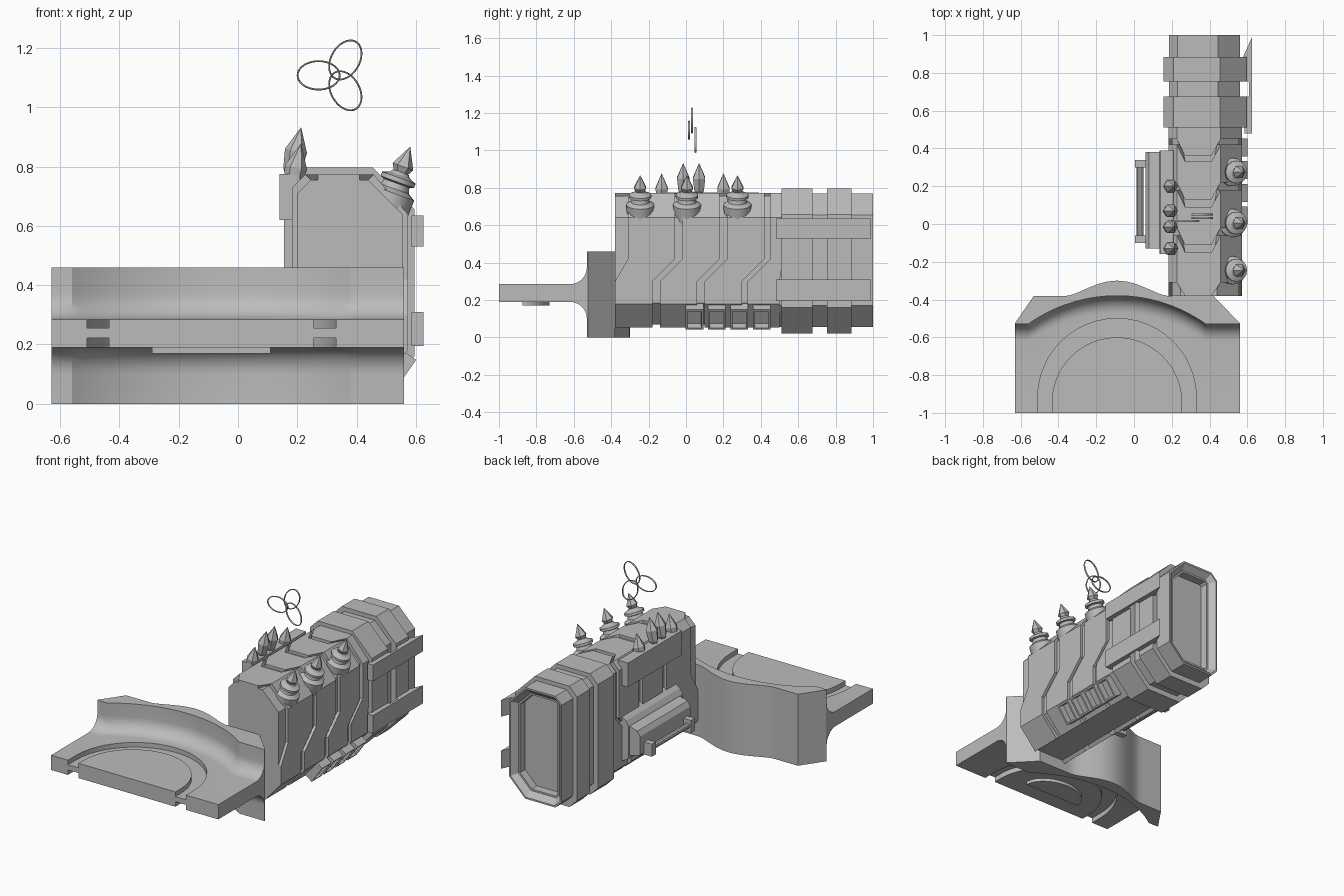
import bpy, bmesh, math
from mathutils import Vector, Matrix

if "Cube" in bpy.data.objects:
    bpy.data.objects.remove(bpy.data.objects["Cube"])

grey = bpy.data.materials.new("plain_grey")
grey.use_nodes = True
grey.diffuse_color = (0.5, 0.5, 0.5, 1)
grey.node_tree.nodes["Principled BSDF"].inputs["Base Color"].default_value = (0.5, 0.5, 0.5, 1)


def finish(name, bm, smooth=False):
    bmesh.ops.remove_doubles(bm, verts=bm.verts, dist=1e-5)
    bmesh.ops.recalc_face_normals(bm, faces=bm.faces)
    mesh = bpy.data.meshes.new(name)
    bm.to_mesh(mesh)
    bm.free()
    ob = bpy.data.objects.new(name, mesh)
    bpy.context.collection.objects.link(ob)
    mesh.materials.append(grey)
    if smooth:
        smooth_shade(ob)
    return ob


def smooth_shade(ob):
    bpy.ops.object.select_all(action='DESELECT')
    ob.select_set(True)
    bpy.context.view_layer.objects.active = ob
    bpy.ops.object.shade_smooth_by_angle(angle=math.radians(30))


def loft(rings, closed_ends=True):
    """Join equal closed rings of points into a solid."""
    bm = bmesh.new()
    rows = [[bm.verts.new(p) for p in r] for r in rings]
    n = len(rows[0])
    for a, b in zip(rows, rows[1:]):
        for i in range(n):
            bm.faces.new((a[i], a[(i + 1) % n], b[(i + 1) % n], b[i]))
    if closed_ends:
        bm.faces.new(rows[0])
        bm.faces.new(rows[-1])
    return bm


def prism(pts, axis, a, b):
    """Extrude a 2D outline along y (x,z points) or z (x,y points)."""
    place = (lambda p, t: (p[0], t, p[1])) if axis == 'y' else (lambda p, t: (p[0], p[1], t))
    return loft([[place(p, t) for p in pts] for t in (a, b)])


def octagon(x0, x1, z0, z1, left=0.045, right=0.115):
    return [(x0 + left, z0), (x1 - right, z0), (x1, z0 + right), (x1, z1 - right),
            (x1 - right, z1), (x0 + left, z1), (x0, z1 - left), (x0, z0 + left)]


def lathe(profile, sides):
    return loft([[(r * math.cos(math.tau * i / sides), r * math.sin(math.tau * i / sides), z)
                  for i in range(sides)] for r, z in profile])


def box(name, lo, hi, matrix=None):
    bm = prism([(lo[0], lo[1]), (hi[0], lo[1]), (hi[0], hi[1]), (lo[0], hi[1])], 'z', lo[2], hi[2])
    if matrix:
        bm.transform(matrix)
    return finish(name, bm)


# --- Platform: slab flowing through fillets into a curved wall
CX, FILLET, TOP, BOT, WALL = -0.09, 0.09, 0.285, 0.19, 0.46


def front_y(x):
    t = min(abs(x - CX) / 0.47, 1)
    return -0.38 - 0.15 * (1 - math.sqrt(1 - (t * 0.58) ** 2)) / (1 - math.sqrt(1 - 0.58 ** 2))


def back_y(x):
    if abs(x - CX) < 0.26:
        return -0.38 + 0.08 * math.cos((x - CX) / 0.26 * math.pi / 2) ** 1.3
    edge = min((x + 0.63) / 0.1, (0.56 - x) / 0.14, 1)
    return -0.525 + 0.145 * edge


def section(x):
    f, b = front_y(x), back_y(x)
    arc = [(math.sin(a), math.cos(a)) for a in (math.pi / 2 * i / 8 for i in range(9))]
    upper = [(f - FILLET + FILLET * s, TOP + FILLET * (1 - c)) for s, c in arc]
    lower = [(f - FILLET + FILLET * s, BOT - FILLET * (1 - c)) for s, c in arc]
    yz = [(b, 0), (b, WALL), (f, WALL)] + upper[::-1] + [(-1, TOP), (-1, BOT)] + lower + [(f, 0)]
    return [(x, y, z) for y, z in yz]


xs = [-0.63, -0.53, 0.42, 0.56] + [CX + 0.47 * i / 16 for i in range(-16, 17)]
platform = finish("platform", loft([section(x) for x in sorted(xs)]))

# Curved channel cut into both sides of the slab
channel = []
for r, cy in ((0.42, -0.92), (0.345, -0.945)):
    row = [(CX + r * math.cos(math.pi * i / 24), cy + r * math.sin(math.pi * i / 24)) for i in range(25)]
    row = [(CX + r, -1.05)] + row + [(CX - r, -1.05)]
    channel += row if not channel else row[::-1]
for side, z0, z1 in (("top", 0.255, 0.32), ("bottom", 0.15, 0.222)):
    cutter = finish(side + "_channel_cutter", prism(channel, 'z', z0, z1))
    cutter.hide_render = True
    cutter.hide_set(True)
    mod = platform.modifiers.new(side + "_channel", 'BOOLEAN')
    mod.operation, mod.solver, mod.object = 'DIFFERENCE', 'EXACT', cutter
    bpy.context.view_layer.objects.active = platform
    bpy.ops.object.modifier_apply(modifier=mod.name)
    bpy.data.objects.remove(cutter)
smooth_shade(platform)

# Half-round boss under the slab
boss = [(CX + 0.2 * math.cos(math.pi * i / 20), -0.875 + 0.145 * math.sin(math.pi * i / 20)) for i in range(21)]
finish("underside_boss", prism(boss, 'z', 0.17, 0.2))

# --- Main body
finish("body_core", prism(octagon(0.2, 0.555, 0.07, 0.755), 'y', -0.38, 0.52))


def wrap_path(e):
    x0, x1, z0, z1 = 0.2 - e, 0.555 + e, 0.07 - e, 0.755 + e
    return [(x1 - 0.115, z0, -0.12), (x1, 0.18, -0.12), (x1, 0.3, -0.12), (x1, 0.42, 0), (x1, 0.64, 0),
            (x1 - 0.115, z1, 0), (0.41, z1, -0.09), (0.27, z1, -0.09), (x0 + 0.045, z1, 0),
            (x0, z1 - 0.045, 0), (x0, 0.42, 0), (x0, 0.3, -0.12), (x0, z0 + 0.045, -0.12),
            (x0 + 0.045, z0, -0.12)]


# Zigzag armour plates wrapped round the body
for i, (ya, yb) in enumerate([(-0.31, -0.06), (-0.02, 0.18), (0.22, 0.42), (0.45, 0.62)]):
    rings = []
    for (xi, zi, o), (xo, zo, _) in zip(wrap_path(-0.01), wrap_path(0.018)):
        a, b = max(ya + o, -0.38), min(yb + o, 0.52)
        rings.append([(xi, a, zi), (xo, a, zo), (xo, b, zo), (xi, b, zi)])
    finish(f"armour_plate_{i + 1}", loft(rings))

# Rear section with a stepped recess in its end
bm = prism(octagon(0.185, 0.56, 0.055, 0.77), 'y', 0.47, 1.0)
bmesh.ops.recalc_face_normals(bm, faces=bm.faces)
end = max(bm.faces, key=lambda f: f.calc_center_median().y)
for thick, depth in ((0.012, 0), (0.035, -0.035), (0.012, 0), (0.002, -0.05)):
    bmesh.ops.inset_region(bm, faces=[end], thickness=thick, depth=depth)
finish("rear_section", bm)
for i, (a, b) in enumerate([(0.51, 0.675), (0.755, 0.885)]):
    finish(f"rear_band_{i + 1}", prism(octagon(0.155, 0.595, 0.02, 0.797, 0.055, 0.14), 'y', a, b))

# Side rails bridging the bands
rail = [(0.585, 0.48), (0.625, 0.48), (0.625, 0.99), (0.58, 0.89), (0.58, 0.755),
        (0.61, 0.755), (0.61, 0.675), (0.585, 0.675)]
for name, a, b in (("lower_rail", 0.195, 0.31), ("upper_rail", 0.53, 0.635)):
    finish(name, prism(rail, 'z', a, b))

# Vent boxes along the lower right chamfer, open at the outer face
for i in range(4):
    bm = bmesh.new()
    bmesh.ops.create_cube(bm, size=1, matrix=Matrix.Diagonal((0.07, 0.095, 0.13, 1)))
    mouth = max(bm.faces, key=lambda f: f.calc_center_median().x)
    bmesh.ops.inset_region(bm, faces=[mouth], thickness=0.015)
    bmesh.ops.inset_region(bm, faces=[mouth], thickness=0.001, depth=-0.04)
    bm.transform(Matrix.Translation((0.535, 0.045 + 0.12 * i, 0.115)) @ Matrix.Rotation(math.radians(35), 4, 'Y'))
    finish(f"vent_box_{i + 1}", bm)

# --- Spiked studs leaning out of the upper chamfer
stud = [(0.072, -0.03), (0.075, 0.07), (0.05, 0.085), (0.045, 0.105), (0.06, 0.11),
        (0.06, 0.125), (0.035, 0.135), (0.028, 0.145)]
spike = [(0.02, 0.135), (0.037, 0.165), (0.001, 0.235)]
for i, y in enumerate((-0.245, 0.005, 0.275)):
    lean = Matrix.Translation((0.5, y, 0.645)) @ Matrix.Rotation(math.radians(20), 4, 'Y')
    for name, profile, sides in (("stud_base", stud, 16), ("stud_spike", spike, 6)):
        bm = lathe(profile, sides)
        bm.transform(lean)
        finish(f"{name}_{i + 1}", bm, sides > 6)

# --- Left bracket with crystals
box("crystal_bracket", (0.14, -0.16, 0.62), (0.21, 0.39, 0.775))
crystal = [(0.012, 0), (0.03, 0.035), (0.038, 0.1), (0.001, 0.18)]
for i, (y, z) in enumerate([(-0.13, 0.7), (-0.015, 0.755), (0.07, 0.755), (0.2, 0.7)]):
    bm = lathe(crystal, 6)
    bm.transform(Matrix.Translation((0.175, y, z)) @ Matrix.Rotation(math.radians(12), 4, 'Y'))
    finish(f"crystal_{i + 1}", bm)

# --- Left side housing with a handle
for name, x, top, low, a, b in (("housing_base", 0.135, 0.44, 0.12, -0.16, 0.39),
                                ("housing_cover", 0.06, 0.39, 0.16, -0.13, 0.38)):
    outline = [(0.21, top), (x + 0.02, top - 0.04), (x, top - 0.07), (x, low + 0.04), (0.21, low)]
    finish(name, prism(outline, 'y', a, b))
for i, y in enumerate((-0.1, 0.3)):
    box(f"handle_mount_{i + 1}", (0.005, y, 0.19), (0.08, y + 0.04, 0.27))
bm = lathe([(0.018, -0.1), (0.018, 0.34)], 10)
bm.transform(Matrix.Translation((0.032, 0, 0.23)) @ Matrix.Rotation(-math.pi / 2, 4, 'X'))
finish("handle_bar", bm, True)

# --- Floating trefoil of three thin elliptical hoops
for i, y in enumerate((0.016, 0.05, 0.032)):
    turn = math.pi + math.tau * i / 3
    place = Matrix.Translation((0.332, y, 1.108)) @ Matrix.Rotation(-turn, 4, 'Y')
    rings = []
    for k in range(41):
        t = math.tau * k / 40
        out = Vector((math.cos(t), 0, math.sin(t)))
        mid = Vector((0.06 + 0.071 * out.x, 0, 0.048 * out.z))
        rings.append([place @ (mid + out * (0.003 * math.cos(a)) + Vector((0, 0.006 * math.sin(a), 0)))
                      for a in (math.tau * j / 6 for j in range(6))])
    finish(f"hoop_{i + 1}", loft(rings, False), True)
